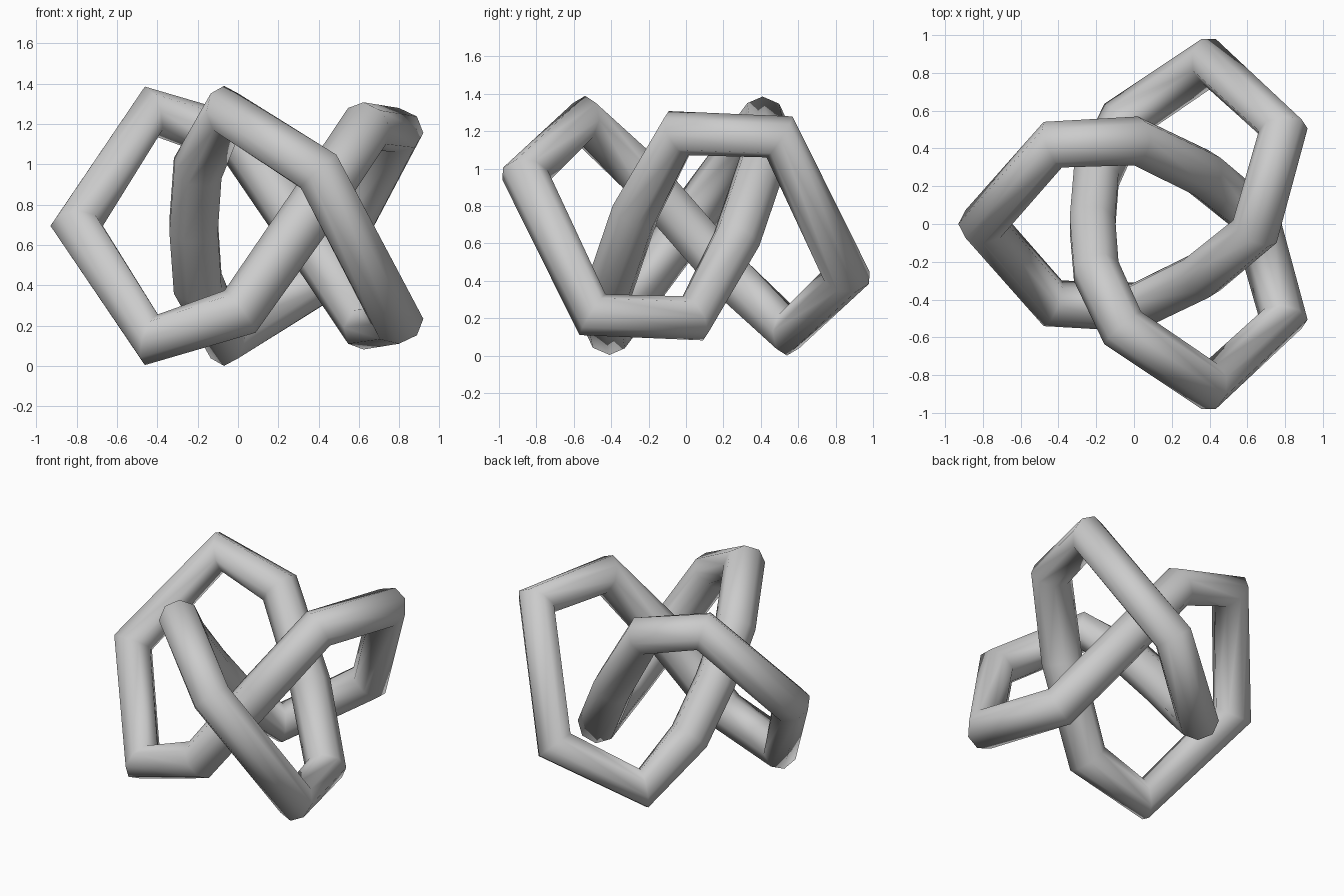
import bpy, bmesh, math
from mathutils import Vector, Quaternion

if "Cube" in bpy.data.objects:
    bpy.data.objects.remove(bpy.data.objects["Cube"])

H = 1.41      # total height; the knot repeats under a half turn about the x direction
R = 0.13      # tube radius
SIDES = 8

# half of the knot's centre line, from the left tip to the middle inner strand
half = [(-0.80, 0, H / 2), (-0.43, 0.42, 1.27), (0.01, 0.44, 1.13), (0.36, 0.27, 0.63),
        (0.64, 0.04, 0.21), (0.79, -0.50, 0.23), (0.40, -0.86, 0.975), (-0.06, -0.55, 1.27),
        (-0.20, -0.25, 0.99), (-0.22, 0, H / 2)]
path = [Vector(p) for p in half]
path += [Vector((p.x, -p.y, H - p.z)) for p in reversed(path[1:-1])]
n = len(path)

# averaged tangents and a twist-free frame along the path
tans = [((path[(i + 1) % n] - path[i]).normalized() + (path[i] - path[i - 1]).normalized()).normalized()
        for i in range(n)]
normal = tans[0].cross(Vector((1, 0, 0))).normalized()
frames = [normal]
for i in range(n):
    normal = tans[i].rotation_difference(tans[(i + 1) % n]) @ normal
    frames.append(normal.copy())

# leftover twist at the seam is spread along the tube
step = 2 * math.pi / SIDES
a, b = frames[n], frames[0]
twist = math.atan2(a.cross(b).dot(tans[0]), a.dot(b))
twist -= step * round(twist / step)
shift = round(math.atan2(a.cross(b).dot(tans[0]), a.dot(b)) / step)

# tube rings
bm = bmesh.new()
rings = []
for i in range(n):
    base = Quaternion(tans[i], twist * i / n) @ frames[i]
    rings.append([bm.verts.new(path[i] + R * (Quaternion(tans[i], step * k) @ base))
                  for k in range(SIDES)])
for i in range(n):
    r0, r1 = rings[i], rings[(i + 1) % n]
    s = -shift if i == n - 1 else 0
    for k in range(SIDES):
        bm.faces.new((r0[k], r0[(k + 1) % SIDES],
                      r1[(k + 1 + s) % SIDES], r1[(k + s) % SIDES]))
bmesh.ops.recalc_face_normals(bm, faces=bm.faces[:])

# stand the knot on the ground
low = min(v.co.z for v in bm.verts)
bmesh.ops.translate(bm, verts=bm.verts[:], vec=(0, 0, -low))
for f in bm.faces:
    f.smooth = True
mesh = bpy.data.meshes.new("knot_tube")
bm.to_mesh(mesh)
bm.free()
bpy.context.collection.objects.link(bpy.data.objects.new("knot_tube", mesh))
